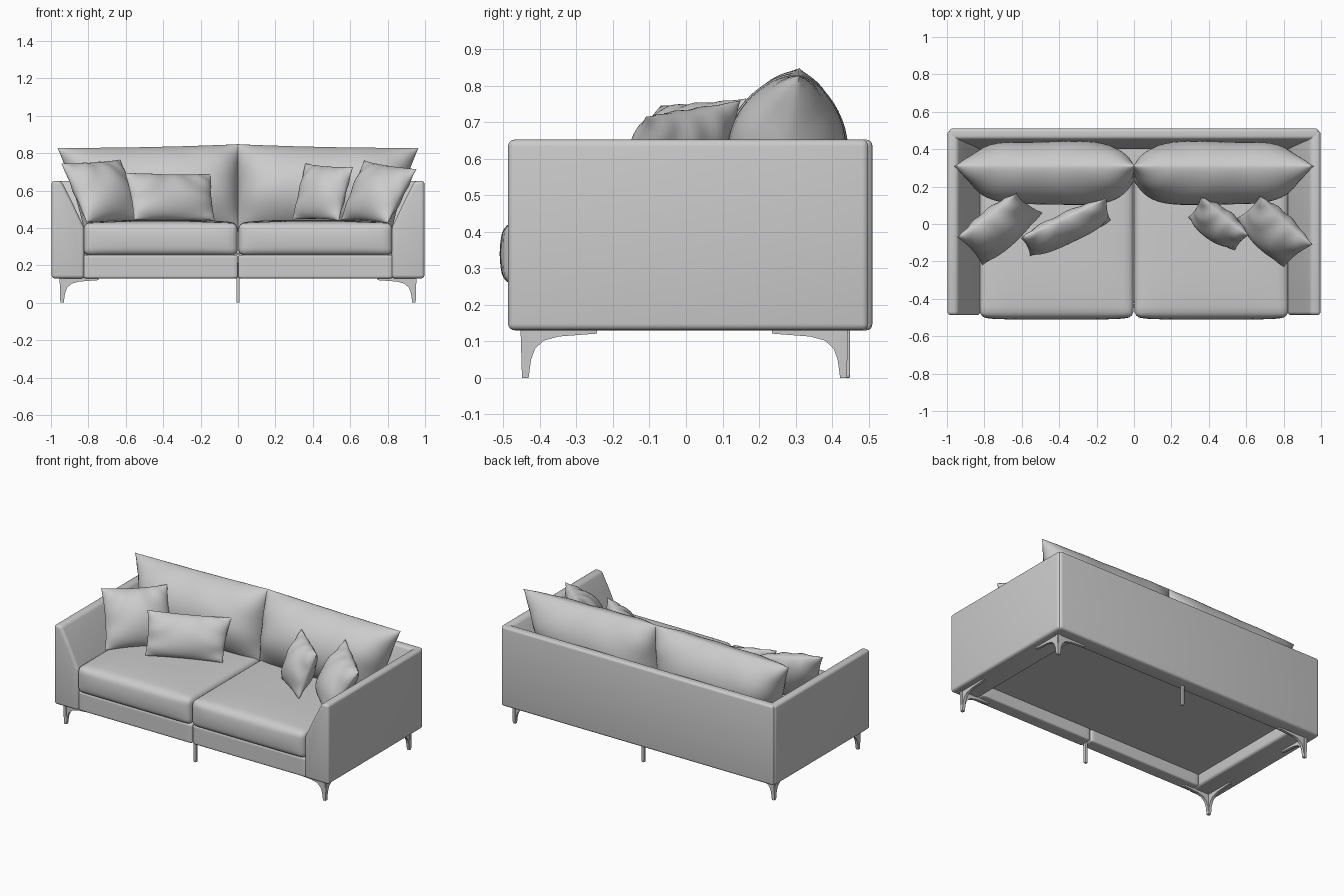
import bpy, bmesh, math
from mathutils import Vector

if "Cube" in bpy.data.objects:
    bpy.data.objects.remove(bpy.data.objects["Cube"])


def finish(name, bm, angle=40):
    bmesh.ops.recalc_face_normals(bm, faces=bm.faces[:])
    mesh = bpy.data.meshes.new(name)
    bm.to_mesh(mesh)
    bm.free()
    ob = bpy.data.objects.new(name, mesh)
    bpy.context.collection.objects.link(ob)
    bpy.ops.object.select_all(action='DESELECT')
    ob.select_set(True)
    bpy.context.view_layer.objects.active = ob
    bpy.ops.object.shade_smooth_by_angle(angle=math.radians(angle))
    return ob


def add_prism(bm, pts, place, a, b):
    """Extrude a 2D profile from a to b; place(p, q, t) gives the 3D point."""
    lo = [bm.verts.new(place(p, q, a)) for p, q in pts]
    hi = [bm.verts.new(place(p, q, b)) for p, q in pts]
    bm.faces.new(lo)
    bm.faces.new(hi[::-1])
    n = len(pts)
    for i in range(n):
        j = (i + 1) % n
        bm.faces.new((lo[i], hi[i], hi[j], lo[j]))


def prism(name, pts, place, a, b, bevel):
    bm = bmesh.new()
    add_prism(bm, pts, place, a, b)
    bmesh.ops.recalc_face_normals(bm, faces=bm.faces[:])
    bmesh.ops.bevel(bm, geom=bm.edges[:], offset=bevel, segments=4,
                    profile=0.5, affect='EDGES', clamp_overlap=True)
    return finish(name, bm)


def soft_box(name, lo, hi, r, crown=0.0, front=0.0):
    """Rounded box with an optional puffed top and front."""
    lo, hi = Vector(lo), Vector(hi)
    mid, half = (lo + hi) / 2, (hi - lo) / 2
    bm = bmesh.new()
    bmesh.ops.create_cube(bm, size=2)
    bmesh.ops.subdivide_edges(bm, edges=bm.edges[:], cuts=17, use_grid_fill=True)
    for v in bm.verts:
        s = Vector([math.sin(c * math.pi / 2) for c in v.co])
        p = Vector([s[i] * half[i] for i in range(3)])
        q = Vector([max(r - half[i], min(half[i] - r, p[i])) for i in range(3)])
        d = p - q
        p = q + d.normalized() * r if d.length > 1e-6 else p
        u, w, t = [p[i] / half[i] for i in range(3)]
        p.z += crown * max(0, t) * (1 - u ** 4) * (1 - w ** 4)
        p.y -= front * max(0, -w) * (1 - u ** 8) * (1 - t * t)
        v.co = mid + p
    return finish(name, bm, 60)


def pillow(name, tl, tr, br, bl, half, pull=0.06, au=2.0, power=0.6, fold=0.004, n=28):
    """Pinched-edge cushion spanned by its four corners."""
    tl, tr, br, bl = map(Vector, (tl, tr, br, bl))
    normal = (tr - tl).cross(bl - tl).normalized()
    bm = bmesh.new()

    def point(i, j, side):
        u = math.sin((2 * i / n - 1) * math.pi / 2)
        v = math.sin((2 * j / n - 1) * math.pi / 2)
        fat = max(0, (1 - abs(u) ** au) * (1 - v * v)) ** power
        a = (u * (1 - pull * (1 - v * v)) + 1) / 2
        b = (v * (1 - pull * (1 - u * u)) + 1) / 2
        base = (bl.lerp(br, a)).lerp(tl.lerp(tr, a), b)
        crease = fold * math.sin(9 * u * v + 4 * u) * min(1, 3 * fat)
        return base + normal * side * (half * fat + crease)

    rim = {}
    for side in (1, -1):
        grid = {}
        for i in range(n + 1):
            for j in range(n + 1):
                edge = i in (0, n) or j in (0, n)
                if edge and (i, j) in rim:
                    grid[i, j] = rim[i, j]
                    continue
                grid[i, j] = bm.verts.new(point(i, j, side))
                if edge:
                    rim[i, j] = grid[i, j]
        for i in range(n):
            for j in range(n):
                bm.faces.new((grid[i, j], grid[i + 1, j], grid[i + 1, j + 1], grid[i, j + 1]))
    return finish(name, bm, 60)


# Back panel with a leaning inner face
back = [(0.51, 0.13), (0.51, 0.652), (0.455, 0.652), (0.40, 0.40), (0.40, 0.13)]
prism("back_panel", back, lambda p, q, t: (t, p, q), -0.988, 0.988, 0.016)

# Seat deck, set up inside the frame
soft_box("seat_deck", (-0.84, -0.42, 0.205), (0.84, 0.42, 0.262), 0.01)

arm = [(0.997, 0.13), (0.997, 0.652), (0.945, 0.652), (0.888, 0.54), (0.822, 0.40), (0.822, 0.13)]
leg = [(0, 0), (0.018, 0), (0.025, 0.05), (0.036, 0.08), (0.06, 0.102), (0.10, 0.113),
       (0.205, 0.121), (0.205, 0.135), (-0.004, 0.135)]

for s, label in ((-1, "left"), (1, "right")):
    # Arms, front rails and seat cushions
    prism("arm_" + label, arm, lambda p, q, t: (s * p, t, q), -0.487, 0.50, 0.018)
    x0, x1 = sorted((s * 0.002, s * 0.826))
    soft_box("front_rail_" + label, (x0, -0.478, 0.13), (x1, -0.39, 0.256), 0.012)
    soft_box("seat_cushion_" + label, (x0, -0.496, 0.252), (x1, 0.32, 0.427), 0.035, 0.016, 0.014)

    # Back cushions, flaring outward over the arms and pressed together in the middle
    pillow("back_cushion_" + label, (s * 0.965, 0.31, 0.828), (s * -0.012, 0.31, 0.848),
           (s * -0.012, 0.235, 0.38), (s * 0.82, 0.235, 0.38), 0.168, 0.025, 5.0, 0.66, 0.003)

    # Corner legs: two curved blades meeting at the corner
    for corner, t, end in ((0.449, -1, "front"), (0.44, 1, "back")):
        bm = bmesh.new()
        add_prism(bm, leg, lambda p, q, w: (s * (0.95 - p), t * (corner - w), q), 0, 0.018)
        add_prism(bm, leg, lambda p, q, w: (s * (0.95 - w), t * (corner - p), q), 0, 0.018)
        finish(end + "_leg_" + label, bm, 35)

# Centre legs
for y, end in ((-0.44, "front"), (0.44, "back")):
    soft_box("centre_leg_" + end, (-0.009, y - 0.009, 0), (0.009, y + 0.009, 0.21), 0.003)

# Scatter cushions leaning in the corners
pillow("scatter_cushion_left", (-0.945, -0.07, 0.745), (-0.63, 0.165, 0.765),
       (-0.49, 0.06, 0.44), (-0.81, -0.22, 0.43), 0.1)
pillow("lumbar_cushion", (-0.605, -0.075, 0.695), (-0.145, 0.14, 0.685),
       (-0.125, 0.02, 0.44), (-0.555, -0.17, 0.445), 0.07, 0.04, 3.0)
pillow("small_cushion", (0.36, 0.145, 0.745), (0.615, -0.06, 0.725),
       (0.54, -0.14, 0.44), (0.29, 0.035, 0.445), 0.085)
pillow("scatter_cushion_right", (0.675, 0.15, 0.76), (0.955, -0.11, 0.715),
       (0.80, -0.23, 0.425), (0.55, 0.03, 0.445), 0.1)
